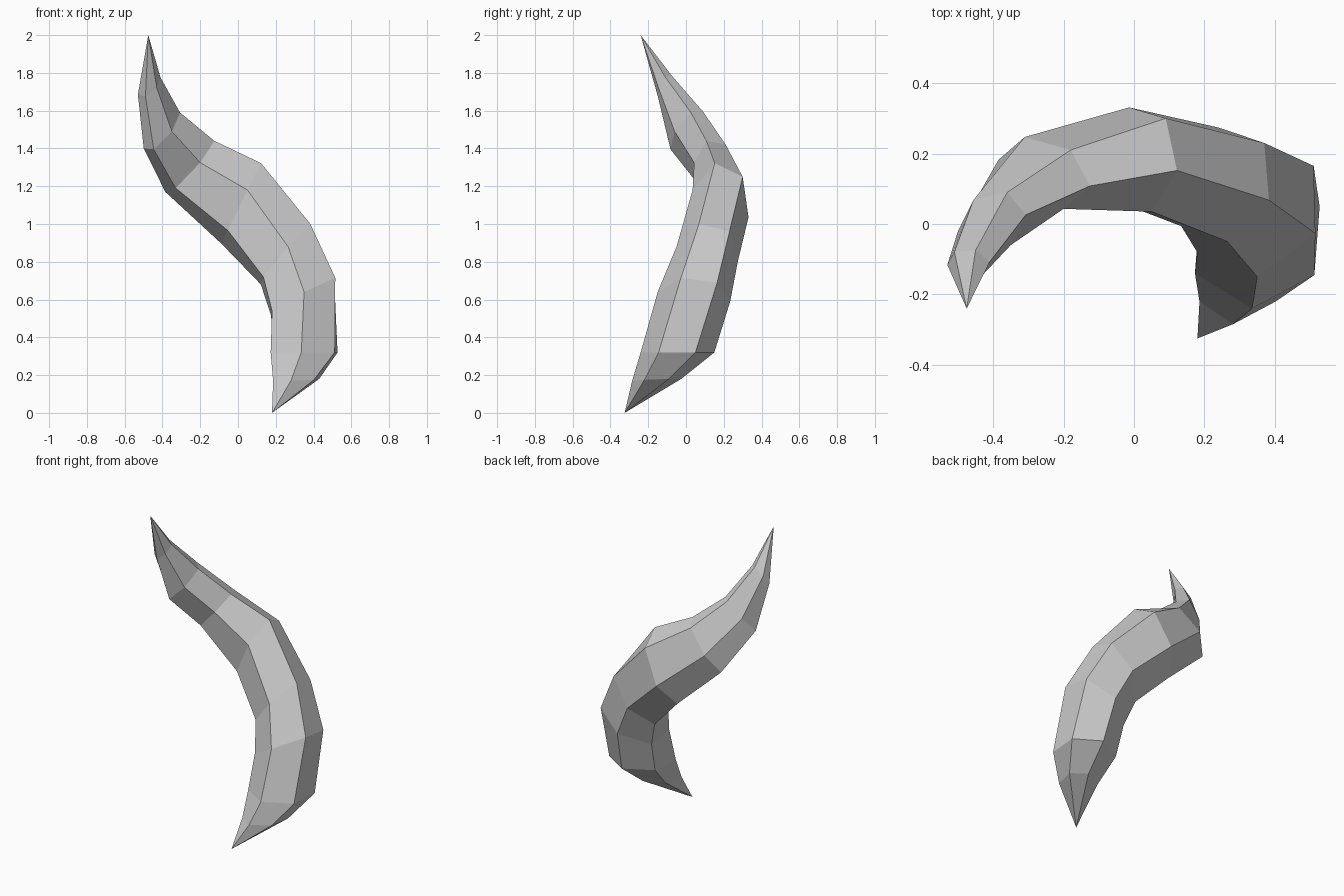
import bpy, bmesh
from mathutils import Vector

if "Cube" in bpy.data.objects:
    bpy.data.objects.remove(bpy.data.objects["Cube"])

# Pointed ends of the twisted horn
TIP_LOW = (0.18, -0.325, 0.0)
TIP_TOP = (-0.475, -0.24, 2.0)

# Six-sided cross-sections: centre, back corner, front corner
RINGS = [
    ((0.308, -0.155, 0.175), (0.43, -0.09, 0.18), (0.28, -0.285, 0.17)),
    ((0.35, -0.045, 0.32), (0.527, 0.05, 0.32), (0.335, -0.24, 0.32)),
    ((0.345, 0.042, 0.615), (0.51, 0.165, 0.69), (0.35, -0.15, 0.64)),
    ((0.252, 0.112, 0.84), (0.37, 0.23, 0.96), (0.265, -0.05, 0.88)),
    ((0.018, 0.183, 1.108), (0.09, 0.30, 1.25), (0.05, 0.035, 1.18)),
    ((-0.255, 0.145, 1.305), (-0.18, 0.21, 1.42), (-0.20, 0.043, 1.325)),
    ((-0.403, 0.004, 1.495), (-0.36, 0.09, 1.595), (-0.35, -0.06, 1.49)),
    ((-0.47, -0.112, 1.73), (-0.45, -0.075, 1.785), (-0.43, -0.145, 1.72)),
]


def hexagon(centre, back, front):
    """Stretched hexagon from two corners that are two steps apart."""
    o = Vector(centre)
    a, c = Vector(back) - o, Vector(front) - o
    b = a + c
    return [o + v for v in (c, b, a, -c, -b, -a)]


bm = bmesh.new()
loops = [[bm.verts.new(p) for p in hexagon(*r)] for r in RINGS]
low, top = bm.verts.new(TIP_LOW), bm.verts.new(TIP_TOP)

for i in range(6):
    j = (i + 1) % 6
    # Pointed ends
    bm.faces.new((low, loops[0][j], loops[0][i]))
    bm.faces.new((top, loops[-1][i], loops[-1][j]))
    # Body panels between neighbouring cross-sections
    for p, q in zip(loops, loops[1:]):
        bm.faces.new((p[i], p[j], q[j], q[i]))

bmesh.ops.recalc_face_normals(bm, faces=bm.faces)
mesh = bpy.data.meshes.new("twisted_horn")
bm.to_mesh(mesh)
bm.free()
bpy.context.collection.objects.link(bpy.data.objects.new("twisted_horn", mesh))
